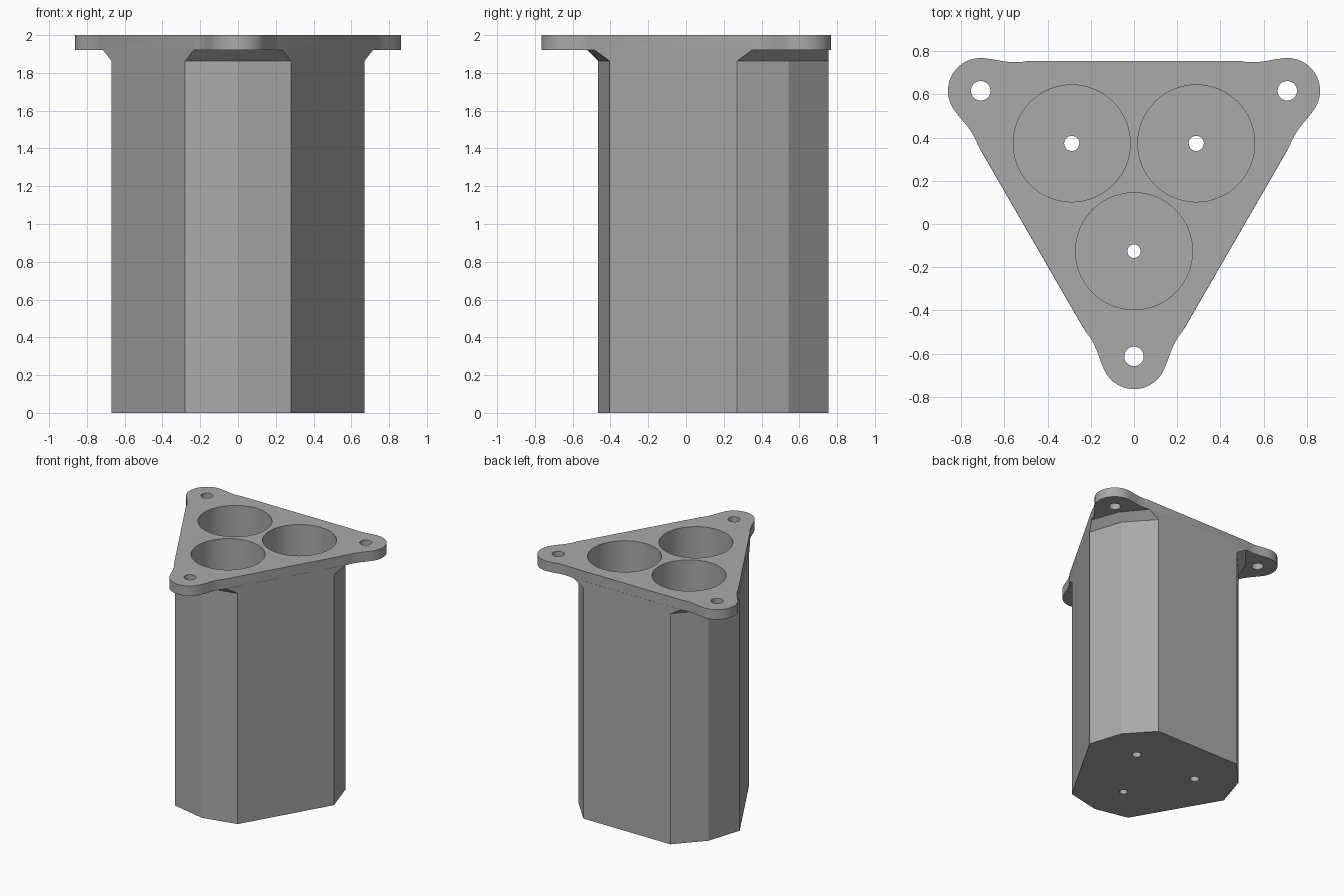
import bpy, bmesh, math
from mathutils import Vector

if "Cube" in bpy.data.objects:
    bpy.data.objects.remove(bpy.data.objects["Cube"])

CY = 0.207          # y of the triangle centre
APO = 0.548         # distance from centre to each flat side
CORNERS = [math.radians(a) for a in (-90, 30, 150)]

grey = bpy.data.materials.new("plain grey")
grey.diffuse_color = (0.4, 0.4, 0.4, 1)
grey.use_nodes = True
grey.node_tree.nodes["Principled BSDF"].inputs["Base Color"].default_value = grey.diffuse_color


def place(u, v, a):
    """u runs outward along corner direction a, v sideways."""
    return (u * math.cos(a) - v * math.sin(a),
            CY + u * math.sin(a) + v * math.cos(a))


def loft(name, rings):
    """Closed solid through rings given as (z, outline)."""
    bm = bmesh.new()
    loops = [[bm.verts.new((x, y, z)) for x, y in pts] for z, pts in rings]
    n = len(loops[0])
    for lo, hi in zip(loops, loops[1:]):
        for i in range(n):
            j = (i + 1) % n
            bm.faces.new((lo[i], lo[j], hi[j], hi[i]))
    bm.faces.new(loops[0][::-1])
    bm.faces.new(loops[-1])
    bmesh.ops.recalc_face_normals(bm, faces=bm.faces)
    me = bpy.data.meshes.new(name)
    bm.to_mesh(me)
    bm.free()
    me.materials.append(grey)
    ob = bpy.data.objects.new(name, me)
    bpy.context.collection.objects.link(ob)
    return ob


def combine(target, other, op):
    bpy.context.view_layer.objects.active = target
    m = target.modifiers.new(op, 'BOOLEAN')
    m.operation, m.object, m.solver = op, other, 'EXACT'
    bpy.ops.object.modifier_apply(modifier=m.name)
    bpy.data.objects.remove(other)


def drill(target, x, y, r, z0, z1):
    pts = [(x + r * math.cos(t * math.tau / 64), y + r * math.sin(t * math.tau / 64))
           for t in range(64)]
    combine(target, loft("cutter", [(z0, pts), (z1, pts)]), 'DIFFERENCE')


def body_outline(r):
    """Triangle whose corners are cut by a three-point arc of radius r."""
    half = math.pi / 3 - math.acos(APO / r)
    return [place(r * math.cos(h), r * math.sin(h), a)
            for a in CORNERS for h in (-half, 0, half)]


# body with flared corners under the plate
body = loft("holder_body", [(0, body_outline(0.672)), (1.863, body_outline(0.672)),
                            (1.92, body_outline(0.728))])

# top plate with a rounded mounting ear on each corner
side = [(0.707, 0.2235), (0.722, 0.211), (0.74, 0.199), (0.77, 0.183),
        (0.80, 0.170), (0.84, 0.156)]
ear = [(0.82 + 0.152 * math.cos(t), 0.152 * math.sin(t))
       for t in (math.radians(70) * (i / 12 - 1) for i in range(25))]
half_ear = [(u, -v) for u, v in side] + ear + side[::-1]
outline = [place(u, v, a) for a in CORNERS for u, v in half_ear]
plate = loft("top_plate", [(1.92, outline), (2.0, outline)])
combine(body, plate, 'UNION')

# three wells, their drain holes and the ear screw holes
for a in CORNERS:
    x, y = place(0.333, 0, a)
    drill(body, x, y, 0.271, 0.1, 2.1)
    drill(body, x, y, 0.031 if a < 0 else 0.035, -0.1, 0.2)
    x, y = place(0.82, 0, a)
    drill(body, x, y, 0.045, 1.8, 2.1)

bpy.ops.object.select_all(action='DESELECT')
body.select_set(True)
bpy.context.view_layer.objects.active = body
bpy.ops.object.shade_smooth_by_angle(angle=math.radians(22))
